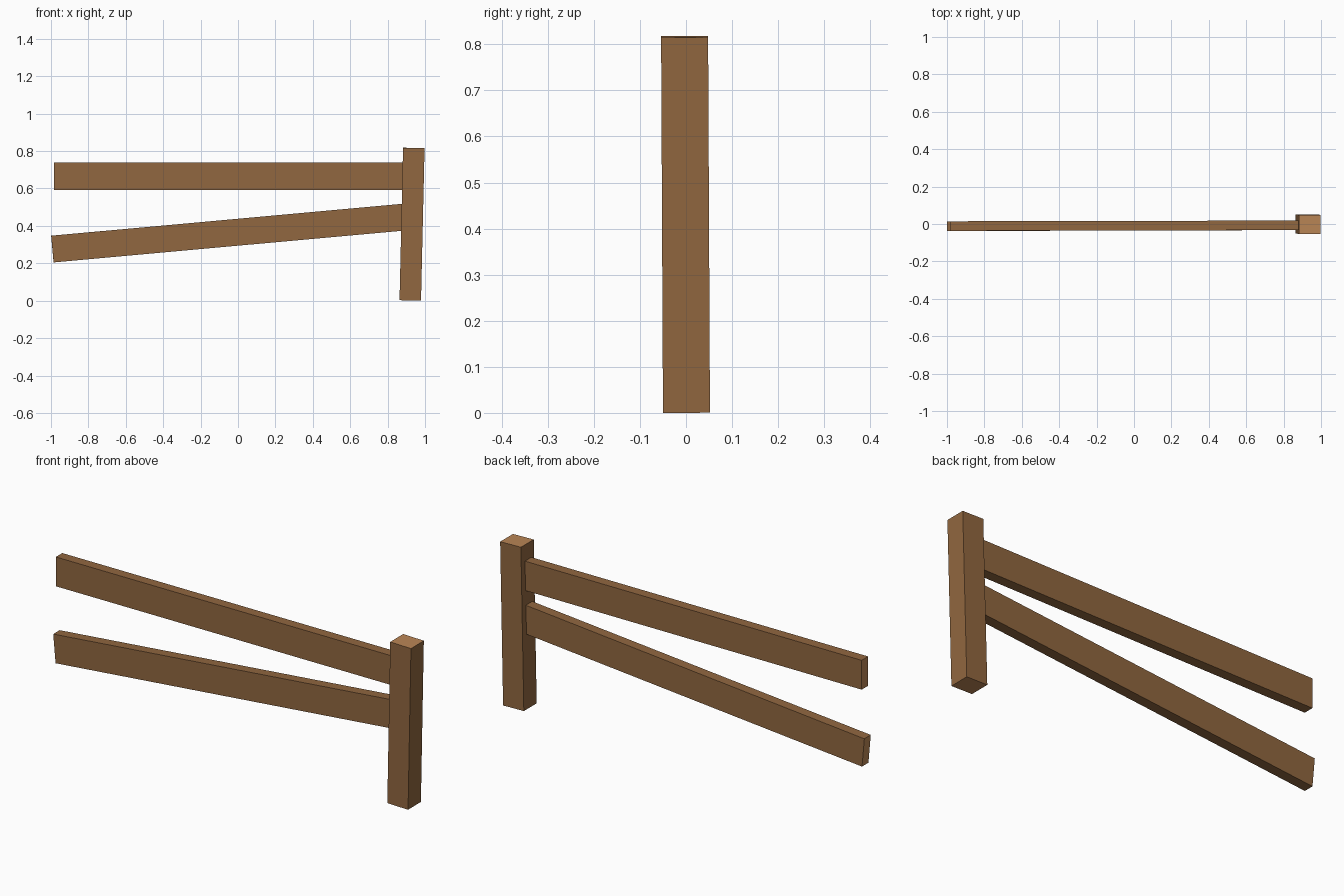
import bpy, bmesh
from mathutils import Vector, Matrix

if "Cube" in bpy.data.objects:
    bpy.data.objects.remove(bpy.data.objects["Cube"])


def material(name, rgb):
    m = bpy.data.materials.new(name)
    m.diffuse_color = (*rgb, 1.0)
    m.use_nodes = True
    m.node_tree.nodes["Principled BSDF"].inputs["Base Color"].default_value = m.diffuse_color
    return m


WOOD = material("brown wood", (0.283, 0.136, 0.051))
END = material("cut wood end", (0.49, 0.235, 0.092))


def beam(name, start, end, width, depth, side):
    """Box running from start to end; width lies along 'side', depth across it."""
    start, end = Vector(start), Vector(end)
    axis = (end - start).normalized()
    across = axis.cross(Vector(side)).normalized()
    side = across.cross(axis)
    rot = Matrix((side, across, axis)).transposed().to_4x4()
    place = Matrix.Translation((start + end) / 2) @ rot
    bm = bmesh.new()
    bmesh.ops.create_cube(bm, size=1)
    bmesh.ops.scale(bm, vec=(width, depth, (end - start).length), verts=bm.verts)
    # sawn ends are paler than the long faces
    for f in bm.faces:
        f.material_index = 1 if abs(f.normal.z) > 0.9 else 0
    bmesh.ops.transform(bm, matrix=place, verts=bm.verts)
    bmesh.ops.recalc_face_normals(bm, faces=bm.faces)
    mesh = bpy.data.meshes.new(name)
    bm.to_mesh(mesh)
    bm.free()
    mesh.materials.append(WOOD)
    mesh.materials.append(END)
    obj = bpy.data.objects.new(name, mesh)
    bpy.context.collection.objects.link(obj)
    return obj


# slightly leaning post
beam("post", (0.921, 0.001, 0.0015), (0.940, -0.003, 0.8165), 0.115, 0.102, (1, 0, 0))
# level top rail and sagging lower rail, both let into the post
beam("upper_rail", (-0.985, -0.011, 0.664), (0.93, -0.007, 0.664), 0.147, 0.051, (0, 0, 1))
beam("lower_rail", (-0.9925, -0.012, 0.276), (0.93, -0.007, 0.4505), 0.1434, 0.051, (0, 0, 1))
